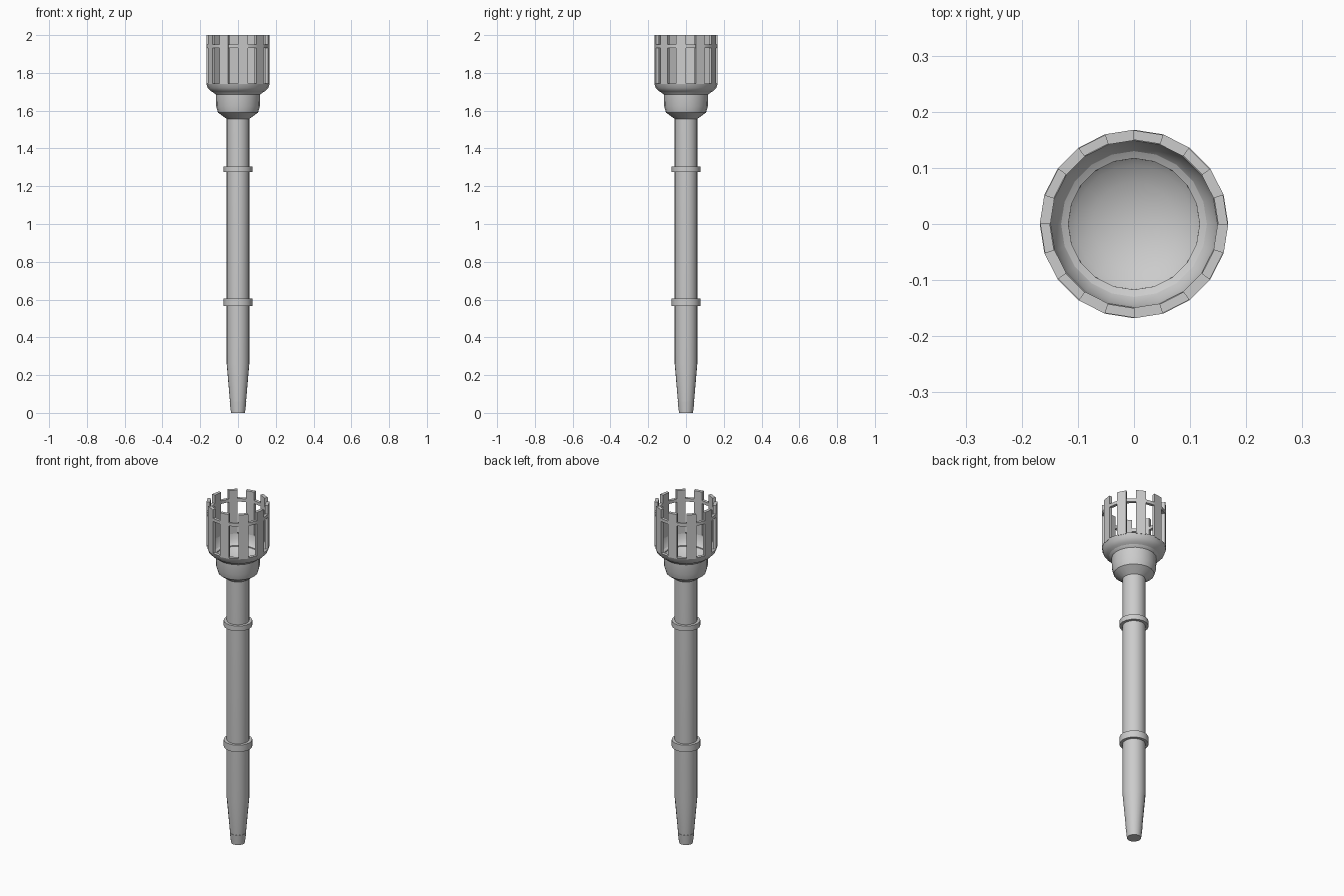
import bpy, bmesh, math

if "Cube" in bpy.data.objects:
    bpy.data.objects.remove(bpy.data.objects["Cube"])

SIDES = 20
STEP = 2 * math.pi / SIDES
R_OUT, R_IN = 0.168, 0.149


def finish(name, bm, smooth):
    bmesh.ops.remove_doubles(bm, verts=bm.verts, dist=1e-5)
    bmesh.ops.recalc_face_normals(bm, faces=bm.faces)
    mesh = bpy.data.meshes.new(name)
    bm.to_mesh(mesh)
    bm.free()
    obj = bpy.data.objects.new(name, mesh)
    bpy.context.collection.objects.link(obj)
    if smooth:
        bpy.ops.object.select_all(action='DESELECT')
        obj.select_set(True)
        bpy.context.view_layer.objects.active = obj
        bpy.ops.object.shade_smooth_by_angle(angle=math.radians(35))
    return obj


def lathe(name, profile, closed=False, smooth=True):
    """Turn an (r, z) profile around the z axis."""
    bm = bmesh.new()
    pts = profile + profile[:1] if closed else profile
    verts = [bm.verts.new((r, 0, z)) for r, z in pts]
    edges = [bm.edges.new(pair) for pair in zip(verts, verts[1:])]
    bmesh.ops.spin(bm, geom=verts + edges, cent=(0, 0, 0), axis=(0, 0, 1),
                   angle=2 * math.pi, steps=SIDES)
    bmesh.ops.remove_doubles(bm, verts=bm.verts, dist=1e-5)
    return finish(name, bm, smooth)


def band(name, z0, z1, r_in, r_out):
    return lathe(name, [(r_in, z0), (r_out, z0), (r_out, z1), (r_in, z1)], closed=True)


# Tapered shaft
lathe("shaft", [(0, 0.03), (0.040, 0.03), (0.060, 0.26), (0.060, 1.57), (0, 1.57)])

# Foot cap
lathe("foot_cap", [(0, 0), (0.037, 0), (0.044, 0.06), (0.038, 0.06)])

# Collars around the shaft
band("lower_collar", 0.565, 0.605, 0.055, 0.076)
band("upper_collar", 1.275, 1.305, 0.055, 0.076)

# Stepped cup with a shallow bowl inside
outer = [(0, 1.555), (0.058, 1.555), (0.106, 1.59), (0.116, 1.625), (0.117, 1.69),
         (0.143, 1.703), (0.160, 1.72), (R_OUT, 1.745)]
bowl = [(R_IN * math.cos(a), 1.745 - 0.10 * math.sin(a))
        for a in [i * math.pi / 12 for i in range(6)]] + [(0, 1.645)]
lathe("cup", outer + bowl)

# Cage bars: every second side of the cup carried up to the top
bm = bmesh.new()
for i in range(1, SIDES, 2):
    corners = [(r * math.cos(a), r * math.sin(a))
               for r, a in ((R_IN, i * STEP), (R_OUT, i * STEP),
                            (R_OUT, (i + 1) * STEP), (R_IN, (i + 1) * STEP))]
    face = bm.faces.new([bm.verts.new((x, y, 1.74)) for x, y in corners])
    top = bmesh.ops.extrude_face_region(bm, geom=[face])["geom"]
    bmesh.ops.translate(bm, vec=(0, 0, 0.26),
                        verts=[v for v in top if isinstance(v, bmesh.types.BMVert)])
finish("cage_bars", bm, False)

# Thin hoop tying the bars together
band("cage_hoop", 1.932, 1.95, R_IN + 0.001, R_OUT - 0.001)
